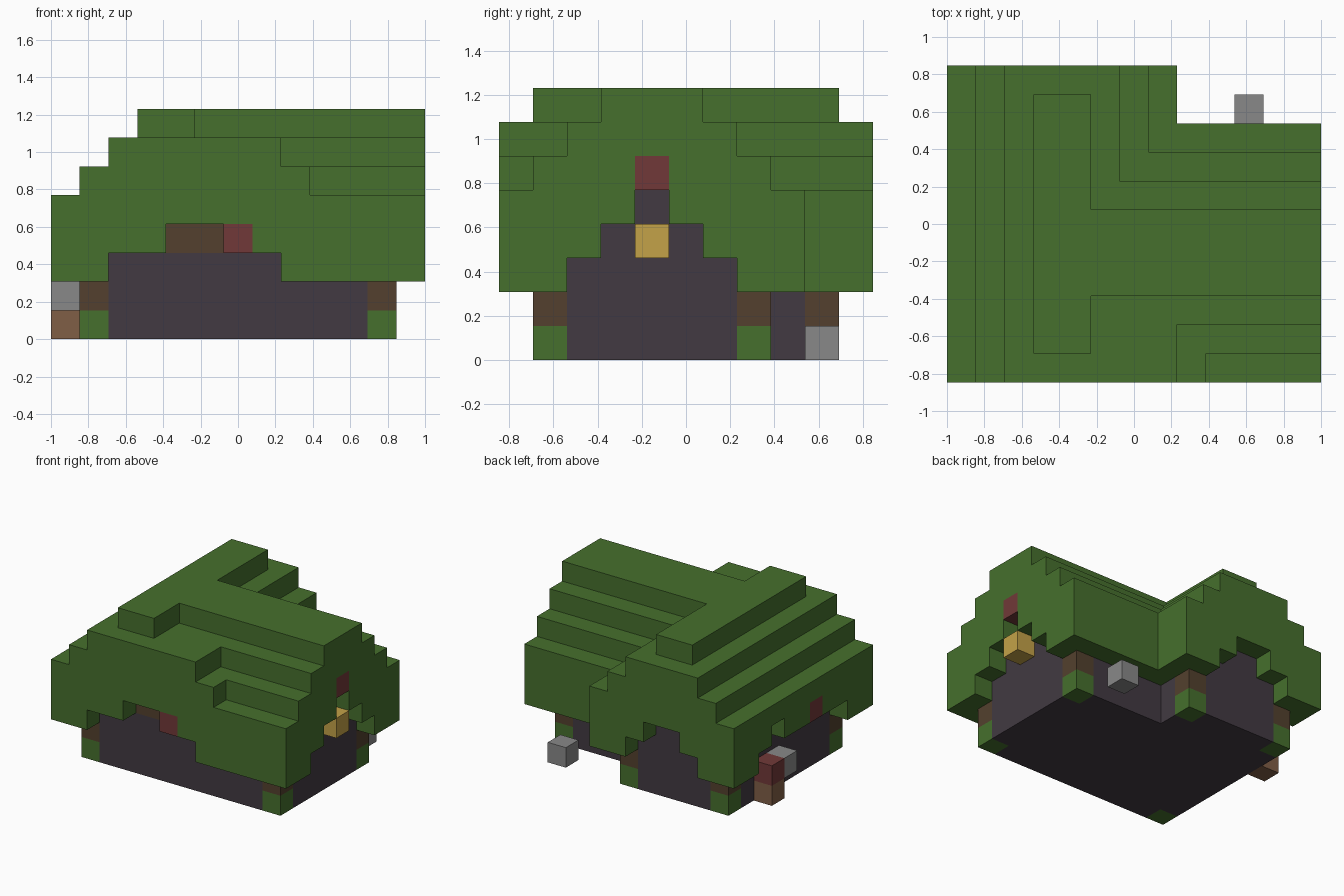
import bpy
import bmesh
from mathutils import Vector

if "Cube" in bpy.data.objects:
    bpy.data.objects.remove(bpy.data.objects["Cube"], do_unlink=True)

U = 2 / 13                                   # edge of one block
ORIGIN = Vector((-6.5 * U, -5.5 * U, 0))


def material(name, rgb):
    linear = [((c / 255 + 0.055) / 1.055) ** 2.4 for c in rgb] + [1]
    mat = bpy.data.materials.new(name)
    mat.use_nodes = True
    mat.diffuse_color = linear
    bsdf = mat.node_tree.nodes["Principled BSDF"]
    bsdf.inputs["Base Color"].default_value = linear
    bsdf.inputs["Roughness"].default_value = 0.9
    return mat


GREEN = material("moss green", (70, 112, 45))
DARK = material("dark plum", (66, 58, 66))
WOOD = material("dark wood", (83, 64, 46))
CLAY = material("clay brown", (128, 94, 70))
RED = material("dull red", (113, 57, 56))
GOLD = material("gold", (196, 162, 72))
GREY = material("stone grey", (137, 137, 137))


def box(x, y, z):
    """Set of block cells, each range given inclusive as (first, last)."""
    return {(i, j, k) for i in range(x[0], x[1] + 1)
            for j in range(y[0], y[1] + 1) for k in range(z[0], z[1] + 1)}


def build(name, cells, mat):
    """Outer skin of a set of cells, with flat areas merged."""
    bm = bmesh.new()
    corners = {}
    for cell in cells:
        for axis in range(3):
            for side in (0, 1):
                near = list(cell)
                near[axis] += 2 * side - 1
                if tuple(near) in cells:
                    continue
                ring = []
                for a, b in ((0, 0), (1, 0), (1, 1), (0, 1)):
                    p = list(cell)
                    p[axis] += side
                    p[(axis + 1) % 3] += a
                    p[(axis + 2) % 3] += b
                    key = tuple(p)
                    if key not in corners:
                        corners[key] = bm.verts.new(ORIGIN + Vector(key) * U)
                    ring.append(corners[key])
                bm.faces.new(ring if side else ring[::-1])
    bmesh.ops.dissolve_limit(bm, angle_limit=0.01, verts=bm.verts, edges=bm.edges)
    mesh = bpy.data.meshes.new(name)
    bm.to_mesh(mesh)
    bm.free()
    mesh.materials.append(mat)
    obj = bpy.data.objects.new(name, mesh)
    bpy.context.collection.objects.link(obj)


# Roof: L-shaped eaves, then stepped layers for wing, main ridge and front gable
eaves = box((0, 12), (0, 8), (2, 4)) | box((0, 7), (9, 10), (2, 4))
inside = box((1, 11), (1, 7), (2, 3)) | box((1, 6), (8, 9), (2, 3))
roof = eaves - inside
roof |= box((1, 6), (0, 10), (5, 5)) | box((1, 12), (1, 7), (5, 5)) | box((1, 8), (0, 0), (5, 5))
roof |= box((2, 5), (0, 10), (6, 6)) | box((2, 12), (2, 6), (6, 6)) | box((2, 7), (0, 1), (6, 6))
roof |= box((3, 4), (1, 9), (7, 7)) | box((3, 12), (3, 5), (7, 7))

# Stepped openings in the eaves
roof -= box((2, 7), (0, 0), (2, 2)) | box((4, 6), (0, 0), (3, 3))
roof -= box((12, 12), (2, 6), (2, 2)) | box((12, 12), (3, 5), (3, 3))
roof -= box((11, 12), (4, 4), (4, 4))
roof -= box((2, 5), (10, 10), (2, 2)) | box((3, 4), (10, 10), (3, 3))
roof -= box((0, 0), (2, 8), (2, 2)) | {(0, 7, 3), (0, 4, 3)}

# Red roof patches
patches = {"front_patch": (6, 0, 3), "side_patch": (0, 4, 3), "gable_patch": (12, 4, 5)}
roof -= set(patches.values())
build("roof", roof, GREEN)
for name, cell in patches.items():
    build(name, {cell}, RED)

# Walls with corner posts and a lintel
posts = [(1, 1), (11, 1), (11, 7), (6, 9), (1, 9)]
lintel = box((4, 5), (1, 1), (3, 3))
walls = box((1, 11), (1, 7), (0, 3)) | box((1, 6), (8, 9), (0, 3)) | {(11, 4, 4)}
walls -= lintel | {(i, j, k) for i, j in posts for k in (0, 1)}
build("walls", walls, DARK)
build("lintel", lintel, WOOD)
for n, (i, j) in enumerate(posts, 1):
    build(f"post_foot_{n}", {(i, j, 0)}, GREEN)
    build(f"post_top_{n}", {(i, j, 1)}, WOOD)

# Small blocks around the house
build("lantern", {(12, 4, 3)}, GOLD)
build("back_stone", {(10, 9, 0)}, GREY)
build("side_stone", {(0, 6, 1)}, GREY)
build("planter", {(0, 7, 0)}, CLAY)
build("planter_bloom", {(0, 7, 1)}, RED)
